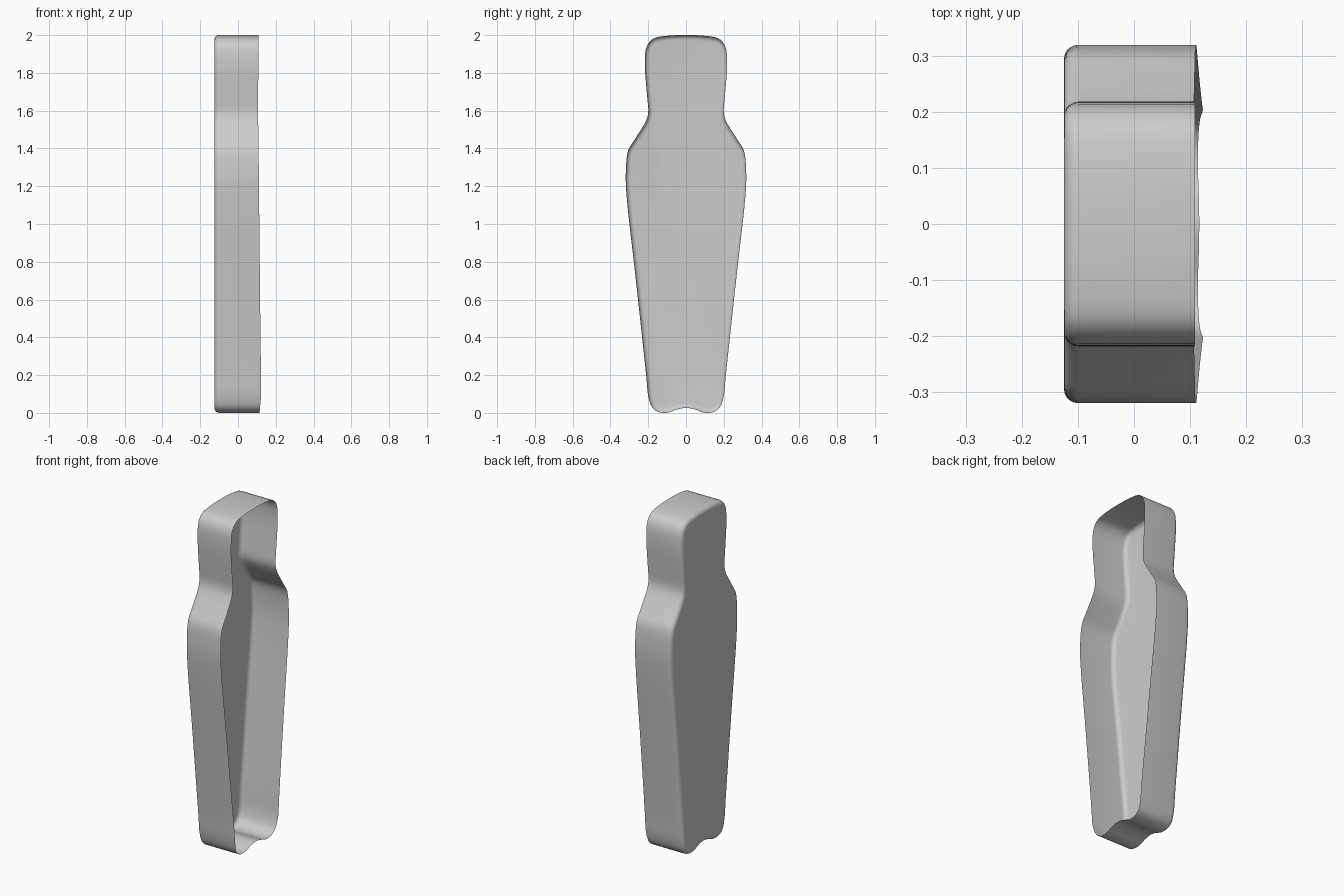
import bpy, bmesh, math
from mathutils import Vector

if "Cube" in bpy.data.objects:
    bpy.data.objects.remove(bpy.data.objects["Cube"])

# Half outline of the case (y, z), from the foot notch up to the crown
HALF = [(0, .026), (.05, .017), (.095, .001), (.145, .004), (.18, .03), (.2, .09),
        (.211, .2), (.265, .7), (.317, 1.18), (.318, 1.29), (.306, 1.39), (.27, 1.45),
        (.212, 1.545), (.2, 1.59), (.206, 1.68), (.218, 1.85), (.208, 1.94),
        (.175, 1.98), (.1, 1.996), (0, 2.0)]
# Rim position x by height z
RIM = [(0, .114), (.1, .123), (.5, .118), (1.2, .111), (1.4, .109), (1.6, .106), (2, .109)]
BACK, RADIUS, STEPS = -.125, .026, 5


def rim_x(z):
    for (z0, x0), (z1, x1) in zip(RIM, RIM[1:]):
        if z <= z1:
            return x0 + (x1 - x0) * max(0, z - z0) / (z1 - z0)
    return RIM[-1][1]


def smooth_loop(pts, n):
    """Closed centripetal Catmull-Rom curve through the points."""
    out, m = [], len(pts)
    for i in range(m):
        p = [pts[(i + k) % m] for k in (-1, 0, 1, 2)]
        t = [0]
        for a, b in zip(p, p[1:]):
            t.append(t[-1] + math.sqrt((b - a).length))
        for s in range(n):
            u = t[1] + (t[2] - t[1]) * s / n
            mix = lambda a, b, i, j: a * ((t[j] - u) / (t[j] - t[i])) + b * ((u - t[i]) / (t[j] - t[i]))
            a1, a2, a3 = mix(p[0], p[1], 0, 1), mix(p[1], p[2], 1, 2), mix(p[2], p[3], 2, 3)
            out.append(mix(mix(a1, a2, 0, 2), mix(a2, a3, 1, 3), 1, 2))
    return out


points = [Vector(p) for p in HALF] + [Vector((-y, z)) for y, z in HALF[-2:0:-1]]
outline = smooth_loop(points, 4)
low = min(p.y for p in outline)
outline = [Vector((p.x, p.y - low)) for p in outline]
count = len(outline)
normals = []
for i in range(count):
    d = (outline[(i + 1) % count] - outline[i - 1]).normalized()
    normals.append(Vector((d.y, -d.x)))

# Side wall, rounded back edge and flat back, open at the rim
bm = bmesh.new()
rings = [[bm.verts.new((rim_x(p.y), p.x, p.y)) for p in outline]]
for k in range(STEPS + 1):
    a = math.pi / 2 * k / STEPS
    x, inset = BACK + RADIUS * (1 - math.sin(a)), RADIUS * (1 - math.cos(a))
    rings.append([bm.verts.new((x, *(p - n * inset))) for p, n in zip(outline, normals)])
for r0, r1 in zip(rings, rings[1:]):
    for i in range(count):
        j = (i + 1) % count
        bm.faces.new((r0[i], r0[j], r1[j], r1[i]))
bm.faces.new(rings[-1])
bmesh.ops.recalc_face_normals(bm, faces=bm.faces)
back = min(bm.faces, key=lambda f: f.calc_center_median().x)
if back.normal.x > 0:
    bmesh.ops.reverse_faces(bm, faces=bm.faces)
mesh = bpy.data.meshes.new("case_shell")
bm.to_mesh(mesh)
bm.free()
shell = bpy.data.objects.new("case_shell", mesh)
bpy.context.collection.objects.link(shell)
bpy.context.view_layer.objects.active = shell
shell.select_set(True)
bpy.ops.object.shade_smooth_by_angle(angle=math.radians(40))
